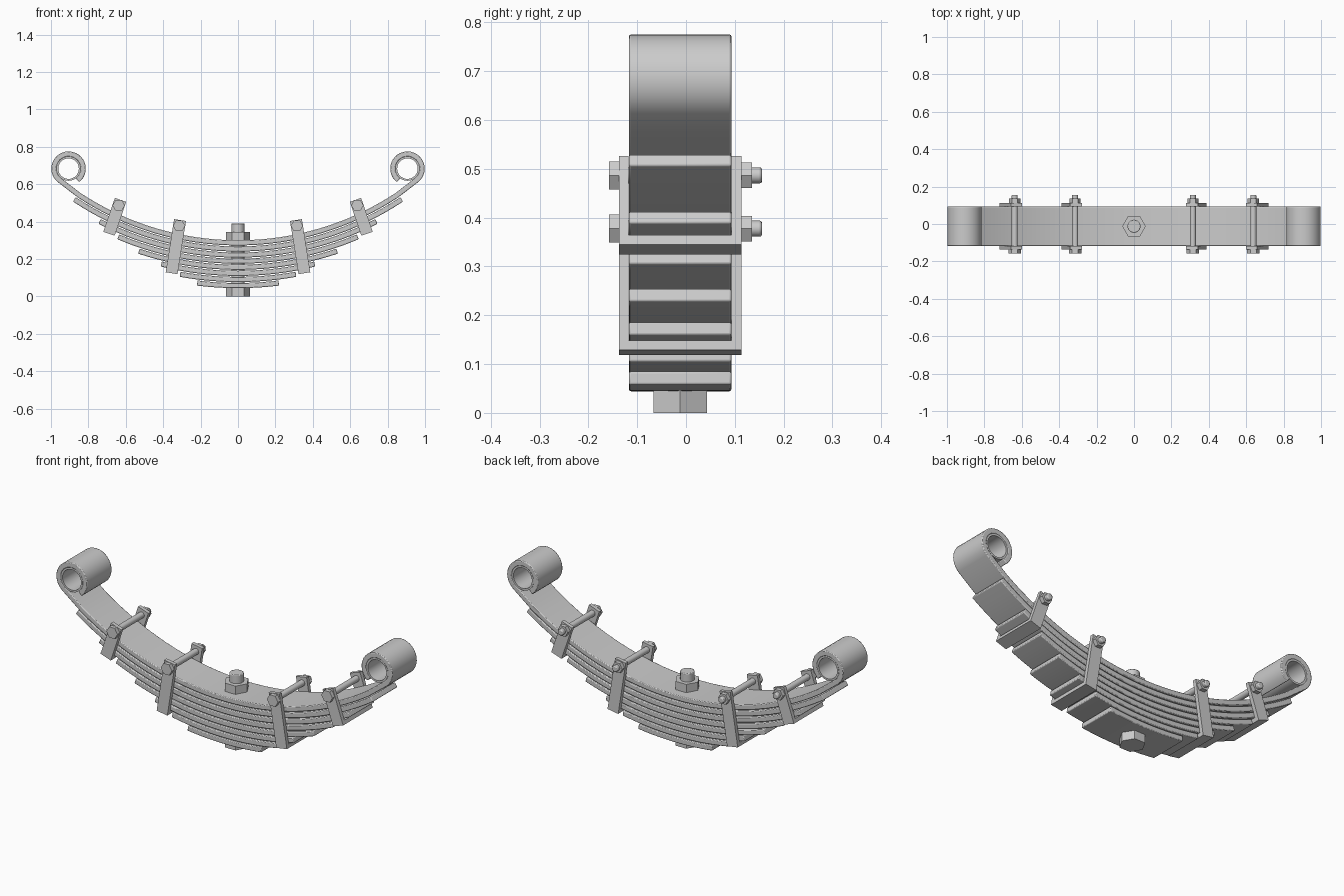
import bpy, bmesh
from math import sin, cos, asin, atan2, hypot, radians, pi
from mathutils import Matrix, Vector

if "Cube" in bpy.data.objects:
    bpy.data.objects.remove(bpy.data.objects["Cube"])

YC = -0.012          # centre line of the leaves
HALF_W = 0.105       # half leaf width
TH = 0.0275          # leaf thickness
PITCH = 0.0326       # leaf spacing
ZC = 1.83            # common arc centre height
EYE_X, EYE_Z, EYE_R = 0.906, 0.683, 0.0785


def finish(name, bm, bevel=0.0):
    bmesh.ops.recalc_face_normals(bm, faces=bm.faces)
    me = bpy.data.meshes.new(name)
    bm.to_mesh(me)
    bm.free()
    ob = bpy.data.objects.new(name, me)
    bpy.context.collection.objects.link(ob)
    if bevel:
        m = ob.modifiers.new("bevel", 'BEVEL')
        m.width, m.segments = bevel, 2
        m.limit_method, m.angle_limit = 'ANGLE', radians(40)
    bpy.ops.object.select_all(action='DESELECT')
    ob.select_set(True)
    bpy.context.view_layer.objects.active = ob
    bpy.ops.object.shade_smooth_by_angle(angle=radians(30))
    return ob


def strip(name, path):
    """Flat bar following a centre line in the xz plane."""
    bm = bmesh.new()
    rings = []
    for i, (x, z) in enumerate(path):
        a, b = path[max(i - 1, 0)], path[min(i + 1, len(path) - 1)]
        d = hypot(b[0] - a[0], b[1] - a[1])
        nx, nz = -(b[1] - a[1]) / d * TH / 2, (b[0] - a[0]) / d * TH / 2
        rings.append([bm.verts.new((x + s * nx, YC + t * HALF_W, z + s * nz))
                      for s, t in ((1, -1), (1, 1), (-1, 1), (-1, -1))])
    for r, q in zip(rings, rings[1:]):
        for k in range(4):
            bm.faces.new((r[k], r[(k + 1) % 4], q[(k + 1) % 4], q[k]))
    bm.faces.new(rings[0])
    bm.faces.new(rings[-1])
    return finish(name, bm, 0.004)


def arc(r, half, n=32):
    a = asin(half / r)
    return [(r * sin(t), ZC - r * cos(t)) for t in (a * (2 * i / n - 1) for i in range(n + 1))]


def rod(name, start, end, radius, sides, bevel=0.0):
    """Cylinder or prism between two points; prism corners point along x."""
    start, end = Vector(start), Vector(end)
    bm = bmesh.new()
    bmesh.ops.create_cone(bm, cap_ends=True, segments=sides, radius1=radius, radius2=radius,
                          depth=(end - start).length)
    turn = Matrix.Rotation(pi / 2, 4, 'Z') if sides == 6 else Matrix()
    if sides == 6:   # make sure a corner lies on x
        v = bm.verts[:][0].co
        turn = Matrix.Rotation(-atan2(v.y, v.x), 4, 'Z')
    axis = Matrix.Rotation(pi / 2, 4, 'X') if abs((end - start).y) > 1e-6 else Matrix()
    bmesh.ops.transform(bm, matrix=Matrix.Translation((start + end) / 2) @ axis @ turn, verts=bm.verts)
    return finish(name, bm, bevel)


# main leaf with rolled eyes
main = arc(ZC - 0.30 + TH / 2, 0.85)
curl = [(EYE_X + EYE_R * cos(t), EYE_Z + EYE_R * sin(t))
        for t in (radians(-48 + 280 * i / 24) for i in range(25))]
strip("main_leaf", [(-x, z) for x, z in reversed(curl)] + main + curl)

# shorter leaves below
for i, half in enumerate((0.875, 0.74, 0.64, 0.53, 0.41, 0.31, 0.218)):
    strip(f"leaf_{i + 2}", arc(ZC - 0.30 + TH / 2 + PITCH * (i + 1), half))

# bushings inside the eyes
for s in (-1, 1):
    bm = bmesh.new()
    loops = [[bm.verts.new((s * EYE_X + r * cos(2 * pi * i / 32), YC + y * (HALF_W - 0.002),
                            EYE_Z + r * sin(2 * pi * i / 32))) for i in range(32)]
             for r, y in ((0.065, -1), (0.065, 1), (0.055, 1), (0.055, -1))]
    for k in range(4):
        p, q = loops[k], loops[(k + 1) % 4]
        for i in range(32):
            j = (i + 1) % 32
            bm.faces.new((p[i], p[j], q[j], q[i]))
    finish("eye_bushing", bm)

# centre bolt
rod("centre_bolt_head", (0, YC, 0), (0, YC, 0.047), 0.063, 6)
rod("centre_bolt_nut", (0, YC, 0.298), (0, YC, 0.345), 0.063, 6)
rod("centre_bolt_shaft", (0, YC, 0.03), (0, YC, 0.39), 0.035, 32, 0.004)


# clips: U strap, cross bolt, head and nut
def clip(side, bottom, top):
    (x0, z0), (x1, z1) = bottom, top
    length = hypot(x1 - x0, z1 - z0)
    tilt = atan2(x0 - x1, z1 - z0)
    o, n, t = 0.1255, 0.1055, 0.02
    outline = [(-o, 0), (o, 0), (o, length), (n, length), (n, t), (-n, t), (-n, length), (-o, length)]
    bm = bmesh.new()
    a = [bm.verts.new((-0.032, y, h)) for y, h in outline]
    b = [bm.verts.new((0.032, y, h)) for y, h in outline]
    bm.faces.new(a)
    bm.faces.new(b)
    for k in range(8):
        j = (k + 1) % 8
        bm.faces.new((a[k], a[j], b[j], b[k]))
    place = Matrix.Translation((side * x0, YC, z0)) @ Matrix.Rotation(-side * tilt, 4, 'Y')
    bmesh.ops.transform(bm, matrix=place, verts=bm.verts)
    finish("clip_strap", bm)
    c = place @ Vector((0, 0, length - 0.031))
    rod("clip_bolt_head", (c.x, -0.158, c.z), (c.x, -0.137, c.z), 0.033, 6)
    rod("clip_bolt_nut", (c.x, 0.113, c.z), (c.x, 0.135, c.z), 0.030, 6)
    rod("clip_bolt_shaft", (c.x, -0.14, c.z), (c.x, 0.156, c.z), 0.0165, 20, 0.005)


for s in (-1, 1):
    clip(s, (0.690, 0.335), (0.628, 0.516))
    clip(s, (0.355, 0.124), (0.310, 0.408))
